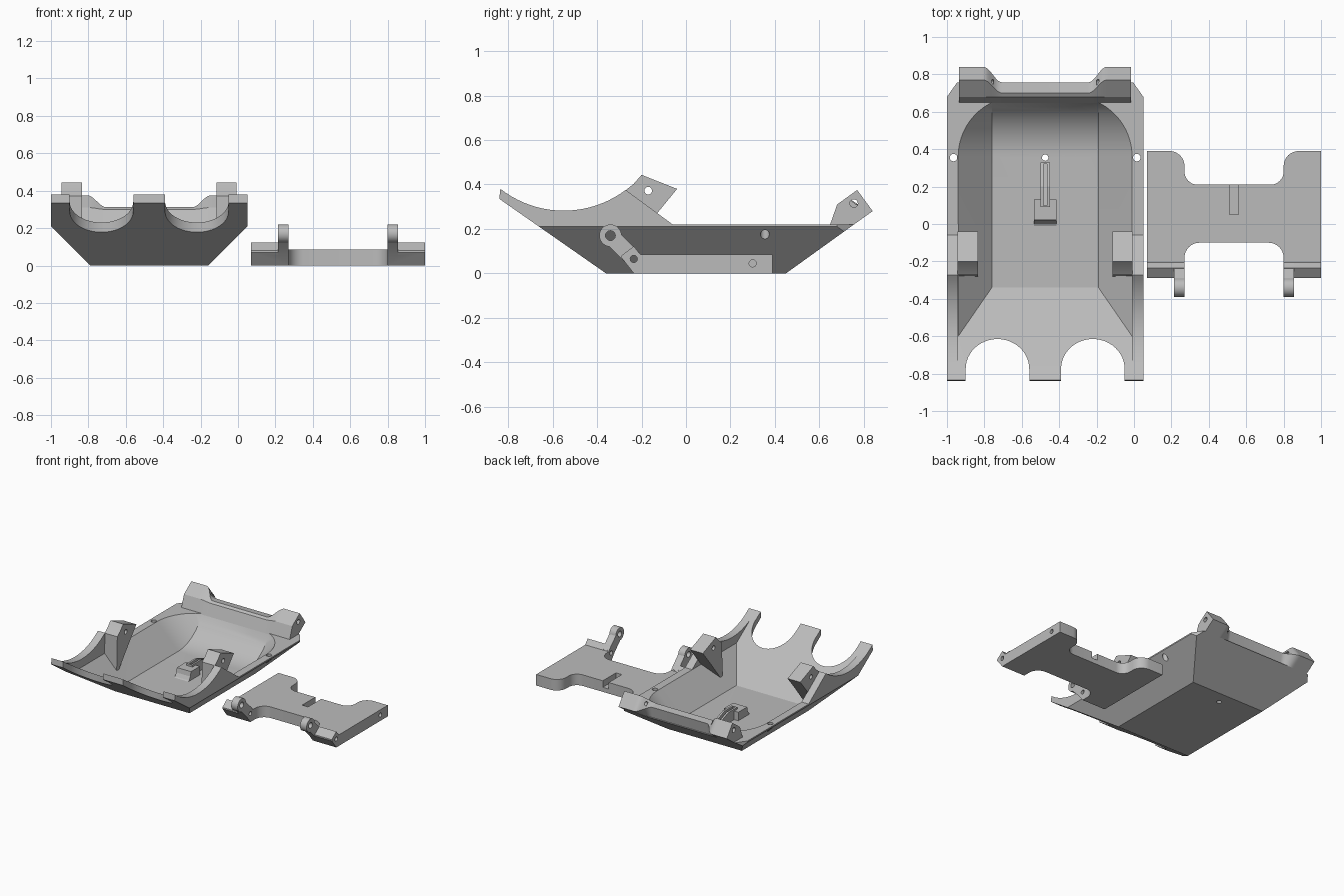
import bpy, bmesh, math
from mathutils import Vector

if "Cube" in bpy.data.objects:
    bpy.data.objects.remove(bpy.data.objects["Cube"])

CX = -0.475   # centre line of the tub
PX = 0.535    # centre line of the plate

grey = bpy.data.materials.new("plain grey")
grey.diffuse_color = (0.5, 0.5, 0.5, 1)
grey.use_nodes = True
grey.node_tree.nodes["Principled BSDF"].inputs["Base Color"].default_value = grey.diffuse_color


def loft(name, rings):
    """Closed solid through rings of equal point count."""
    bm = bmesh.new()
    vs = [[bm.verts.new(p) for p in r] for r in rings]
    n = len(vs[0])
    for a, b in zip(vs, vs[1:]):
        for i in range(n):
            bm.faces.new((a[i], a[(i + 1) % n], b[(i + 1) % n], b[i]))
    bm.faces.new(vs[0])
    bm.faces.new(vs[-1][::-1])
    bmesh.ops.recalc_face_normals(bm, faces=bm.faces)
    me = bpy.data.meshes.new(name)
    bm.to_mesh(me)
    bm.free()
    me.materials.append(grey)
    ob = bpy.data.objects.new(name, me)
    bpy.context.collection.objects.link(ob)
    return ob


def prism(name, axis, poly, a, b):
    """Extrude a profile along an axis: x takes (y,z), y takes (x,z), z takes (x,y)."""
    put = {"x": lambda p, t: (t, p[0], p[1]), "y": lambda p, t: (p[0], t, p[1]),
           "z": lambda p, t: (p[0], p[1], t)}[axis]
    return loft(name, [[put(p, t) for p in poly] for t in (a, b)])


def arc(cx, cy, rx, ry, a0, a1, n=12):
    out = []
    for i in range(n + 1):
        t = math.radians(a0 + (a1 - a0) * i / n)
        out.append((cx + rx * math.cos(t), cy + ry * math.sin(t)))
    return out


def disc(name, axis, c, r, a, b):
    return prism(name, axis, arc(c[0], c[1], r, r, 0, 345, 23), a, b)


def boolean(ob, others, op="DIFFERENCE"):
    bpy.context.view_layer.objects.active = ob
    for o in others:
        m = ob.modifiers.new(op, "BOOLEAN")
        m.operation, m.object, m.solver = op, o, "EXACT"
        bpy.ops.object.modifier_apply(modifier=m.name)
        bpy.data.objects.remove(o)


def smooth(ob):
    bpy.ops.object.select_all(action="DESELECT")
    ob.select_set(True)
    bpy.context.view_layer.objects.active = ob
    bpy.ops.object.shade_smooth_by_angle(angle=math.radians(28))


# --- tub: side outline with saddle arc, 45 degree flanks ---
saddle = arc(-0.55, 0.745, 0.463, 0.463, 232, 307, 20)
outline = ([(-0.36, 0), (-0.84, 0.335)] + saddle
           + [(-0.06, 0.22), (0.756, 0.22), (0.45, 0)])
tub = prism("tub", "x", outline, CX - 0.525, CX + 0.525)

cuts = []
for s in (-1, 1):
    X = lambda h: CX + s * h
    cuts.append(prism("flank_cut", "y", [(X(0.305), -0.01), (X(0.525), 0.21), (X(0.6), 0.21),
                                         (X(0.6), -0.01)], -1, 1))
    cuts.append(prism("corner_cut", "z", [(X(0.525), 0.68), (X(0.465), 0.765), (X(0.465), 0.9),
                                          (X(0.7), 0.9), (X(0.7), 0.68)], -0.1, 0.5))
    # rounded openings in the front wall
    o = X(0.255)
    cuts.append(prism("front_opening", "z", arc(o, -0.775, 0.17, 0.16, 0, 180, 24)
                      + [(o - 0.17, -0.95), (o + 0.17, -0.95)], -0.1, 0.6))
    # rim hole
    cuts.append(disc("rim_hole", "z", (X(0.49), 0.355), 0.02, -0.1, 0.3))

# hollow: sloped front, flat floor, floor curving up at the back
F, TOP, R = 0.04, 0.22, 0.3236
sections = [(-0.60, TOP - 0.0005, 0.4645), (-0.34, F, 0.285)]
sections += [(0.36 + 0.29 * i / 12, None, 0.285) for i in range(13)]
rings = []
for y, f, h in sections:
    if f is None:
        f = min(F + R - math.sqrt(R * R - (y - 0.36) ** 2), TOP - 0.0005)
    w = 0.465 if y < 0 else 0.285 + TOP - f
    pts = [(-h, f), (h, f), (w, TOP), (w, 0.3), (-w, 0.3), (-w, TOP)]
    rings.append([(CX + x, y, z) for x, z in pts])
# keep the part over the front slope from cutting the arms
cuts.append(loft("hollow", rings))
cuts.append(prism("upper_hollow", "x", [(-0.6, 0.2195), (-0.775, 0.342), (-0.775, 0.7),
                                        (0, 0.7), (0, 0.2195)], CX - 0.465, CX + 0.465))
cuts.append(disc("floor_hole", "z", (CX, 0.355), 0.017, -0.1, 0.1))
boolean(tub, cuts)
smooth(tub)

# --- hinge blocks inside the side arms ---
for s, side in ((-1, "left"), (1, "right")):
    a, b = sorted((CX + s * 0.36, CX + s * 0.468))
    block = prism(side + "_hinge_block", "x", [(-0.272, 0.373), (-0.235, 0.403), (-0.2, 0.443),
                  (-0.04, 0.38), (-0.13, 0.27), (-0.255, 0.11), (-0.28, 0.11)], a, b)
    flank = prism("flank_cut", "y", [(CX + s * 0.33, 0.06), (CX + s * 0.6, 0.33),
                                     (CX + s * 0.6, 0.06)], -1, 1)
    boolean(block, [flank, disc("pin_hole", "x", (-0.17, 0.372), 0.017, a - 0.1, b + 0.1)])
    smooth(block)

# --- rear bar that swells into a lug at each end ---
lug = [(0.645, 0.21), (0.68, 0.31), (0.77, 0.375), (0.84, 0.28), (0.742, 0.21)]
bar = [(0.645, 0.21), (0.68, 0.30), (0.70, 0.312), (0.757, 0.305), (0.742, 0.21)]
steps = [(-0.46, 1), (-0.34, 1)]
steps += [(-0.33 + 0.1 * i / 10, 0.5 + 0.5 * math.cos(math.pi * i / 10)) for i in range(11)]
steps += [(-x, t) for x, t in reversed(steps)]
rear = loft("rear_bar", [[(CX + x, p[0] + (q[0] - p[0]) * t, p[1] + (q[1] - p[1]) * t)
                          for p, q in zip(bar, lug)] for x, t in steps])
boolean(rear, [disc("pin_hole", "x", (0.755, 0.315), 0.018, -1.1, -0.75),
               disc("pin_hole", "x", (0.755, 0.315), 0.018, -0.2, 0.1)])
smooth(rear)

# --- floor clip with grooved rail ---
clip = prism("floor_clip", "x", [(-0.02, 0.035), (0.0, 0.045), (0.015, 0.07), (0.022, 0.105),
                                 (0.13, 0.105), (0.13, 0.035)], CX - 0.06, CX + 0.06)
rail = prism("rail", "x", [(0.09, 0.035), (0.09, 0.12), (0.2, 0.12), (0.33, 0.07),
                           (0.33, 0.035)], CX - 0.025, CX + 0.025)
boolean(clip, [rail], "UNION")
boolean(clip, [prism("groove", "x", [(0.1, 0.08), (0.1, 0.2), (0.32, 0.2), (0.32, 0.05)],
                     CX - 0.01, CX + 0.01)])

# --- separate plate: H outline with filleted notches ---
def half(s):
    """Outline of one side, from rear centre to front centre."""
    pts = arc(0.195, 0.28, 0.07, 0.07, 270, 360, 8)
    pts += arc(0.345, 0.31, 0.08, 0.08, 180, 90, 8)
    pts += [(0.465, 0.39), (0.465, -0.21), (0.265, -0.21)]
    pts += arc(0.185, -0.18, 0.08, 0.08, 0, 90, 8)
    return [(PX + s * x, y) for x, y in pts]

plate = prism("plate", "z", half(1) + half(-1)[::-1], 0, 0.085)
boolean(plate, [prism("slot", "z", [(PX - 0.025, 0.05), (PX + 0.025, 0.05),
                                    (PX + 0.025, 0.3), (PX - 0.025, 0.3)], 0.035, 0.2)])

for s in (-1, 1):
    # front lip
    a, b = sorted((PX + s * 0.265, PX + s * 0.465))
    lip = prism("lip", "x", [(-0.19, 0), (-0.235, 0), (-0.29, 0.07), (-0.29, 0.08),
                             (-0.235, 0.122), (-0.205, 0.085), (-0.19, 0.085)], a, b)
    boolean(plate, [lip], "UNION")
    # arm with a ring end
    a, b = sorted((PX + s * 0.265, PX + s * 0.32))
    c, d = Vector((-0.34, 0.17)), Vector((-0.235, 0.065))
    n = Vector((1, 1)).normalized() * 0.038
    arm = prism("arm", "x", arc(c.x, c.y, 0.05, 0.05, 5, 265, 24)
                + [tuple(c + (d - c) * 0.3 - n), tuple(d - n), tuple(d + n),
                   tuple(c + (d - c) * 0.3 + n)], a, b)
    boolean(plate, [arm], "UNION")
    e, f = sorted((PX + s * 0.2, PX + s * 0.6))
    g, h = sorted((PX + s * 0.37, PX + s * 0.6))
    boolean(plate, [disc("ring_hole", "x", (-0.34, 0.17), 0.022, e, f),
                    disc("pin_hole", "x", (-0.235, 0.065), 0.016, e, f),
                    disc("pin_hole", "x", (0.30, 0.045), 0.016, g, h)])
smooth(plate)
